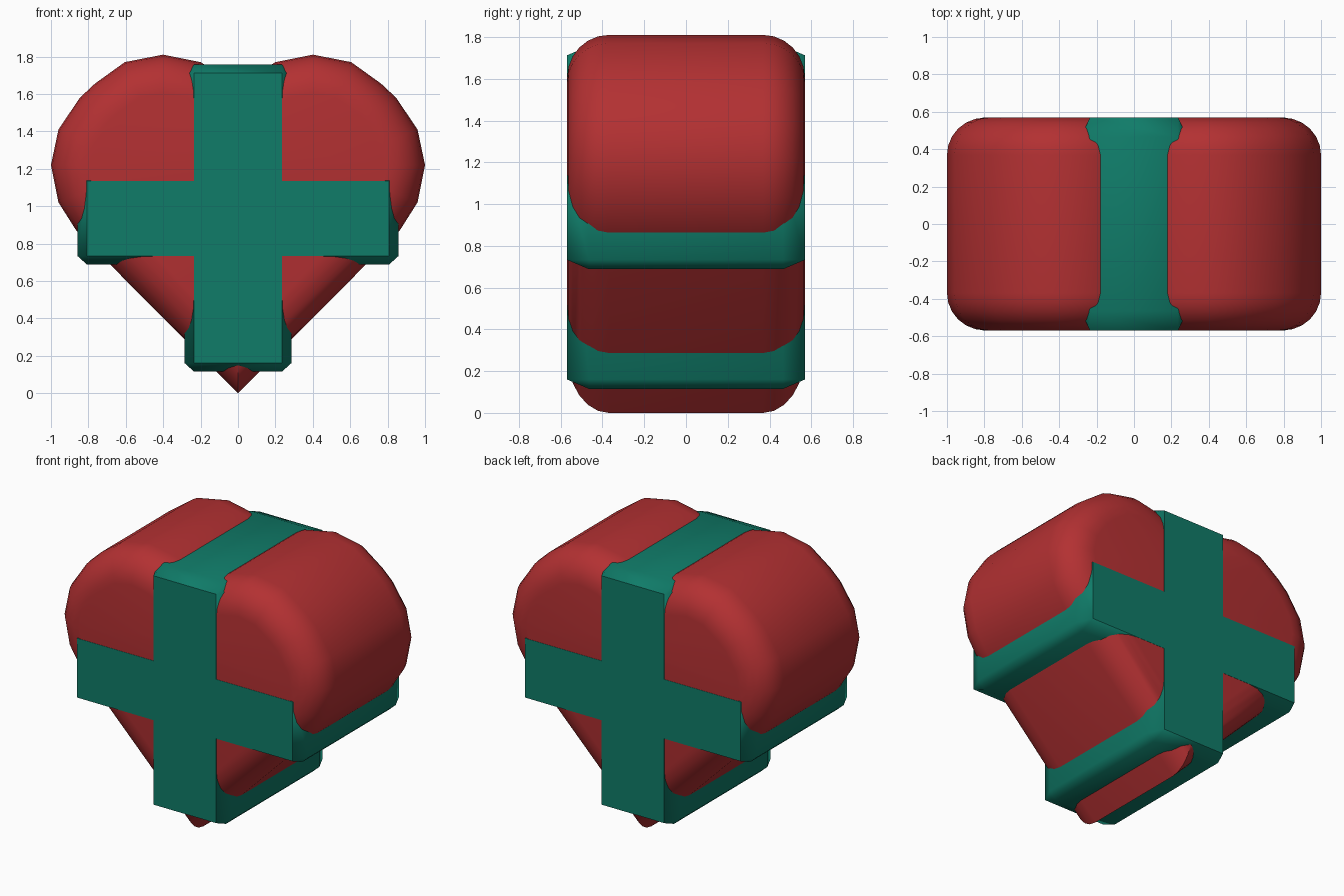
import bpy, bmesh, math
from mathutils import Vector

if "Cube" in bpy.data.objects:
    bpy.data.objects.remove(bpy.data.objects["Cube"])


def material(name, rgb):
    m = bpy.data.materials.new(name)
    m.diffuse_color = (*rgb, 1)
    m.use_nodes = True
    m.node_tree.nodes["Principled BSDF"].inputs["Base Color"].default_value = m.diffuse_color
    return m


red = material("box red", (0.45, 0.03, 0.032))
green = material("ribbon green", (0.005, 0.2, 0.14))


def finish(bm, name, mat, angle):
    bmesh.ops.recalc_face_normals(bm, faces=bm.faces)
    me = bpy.data.meshes.new(name)
    bm.to_mesh(me)
    bm.free()
    ob = bpy.data.objects.new(name, me)
    bpy.context.collection.objects.link(ob)
    me.materials.append(mat)
    bpy.ops.object.select_all(action='DESELECT')
    ob.select_set(True)
    bpy.context.view_layer.objects.active = ob
    bpy.ops.object.shade_smooth_by_angle(angle=math.radians(angle))
    return ob


# Heart outline, right half from the tip to the cleft, then mirrored
half = [(0, 0), (0.865, 0.87), (0.96, 1.02), (1.0, 1.22), (0.96, 1.41),
        (0.845, 1.58), (0.765, 1.655), (0.605, 1.77), (0.4, 1.81),
        (0.2, 1.77), (0.07, 1.69), (0, 1.62)]
outline = [Vector(p) for p in half + [(-x, z) for x, z in half[-2:0:-1]]]


def inset(points, d):
    # Mitred inward offset of a counter-clockwise outline
    out = []
    for i, p in enumerate(points):
        a = (p - points[i - 1]).normalized()
        b = (points[(i + 1) % len(points)] - p).normalized()
        na, nb = Vector((-a.y, a.x)), Vector((-b.y, b.x))
        out.append(p + (na + nb) * d / (1 + na.dot(nb)))
    return out


# Heart box: rounded rims front and back
R, DEPTH, STEPS = 0.2, 0.569, 6
sections = []
for k in range(STEPS + 1):
    t = math.pi / 2 * k / STEPS
    sections.append((DEPTH - R + R * math.sin(t), R * (1 - math.cos(t))))
sections = [(-y, d) for y, d in reversed(sections)] + sections
bm = bmesh.new()
rings = [[bm.verts.new((p.x, y, p.y)) for p in inset(outline, d)]
         for y, d in sections]
n = len(outline)
for r0, r1 in zip(rings, rings[1:]):
    for i in range(n):
        j = (i + 1) % n
        bm.faces.new((r0[i], r0[j], r1[j], r1[i]))
bm.faces.new(rings[0])
bm.faces.new(rings[-1])
finish(bm, "heart_box", red, 35)


# Ribbon bands: chamfered blocks, chamfer longer in depth
def band(name, hx, z0, z1):
    hy, cx, cy, cz = 0.57, 0.05, 0.105, 0.045
    zc, hz = (z0 + z1) / 2, (z1 - z0) / 2
    bm = bmesh.new()
    for sx in (-1, 1):
        for sy in (-1, 1):
            for sz in (-1, 1):
                for ix, iy, iz in ((0, 1, 1), (1, 0, 1), (1, 1, 0)):
                    bm.verts.new((sx * (hx - ix * cx), sy * (hy - iy * cy),
                                  zc + sz * (hz - iz * cz)))
    bmesh.ops.convex_hull(bm, input=bm.verts[:])
    bmesh.ops.dissolve_limit(bm, angle_limit=0.01, verts=bm.verts[:],
                             edges=bm.edges[:])
    finish(bm, name, green, 50)


band("upright_ribbon", 0.285, 0.115, 1.757)
band("cross_ribbon", 0.858, 0.688, 1.18)
